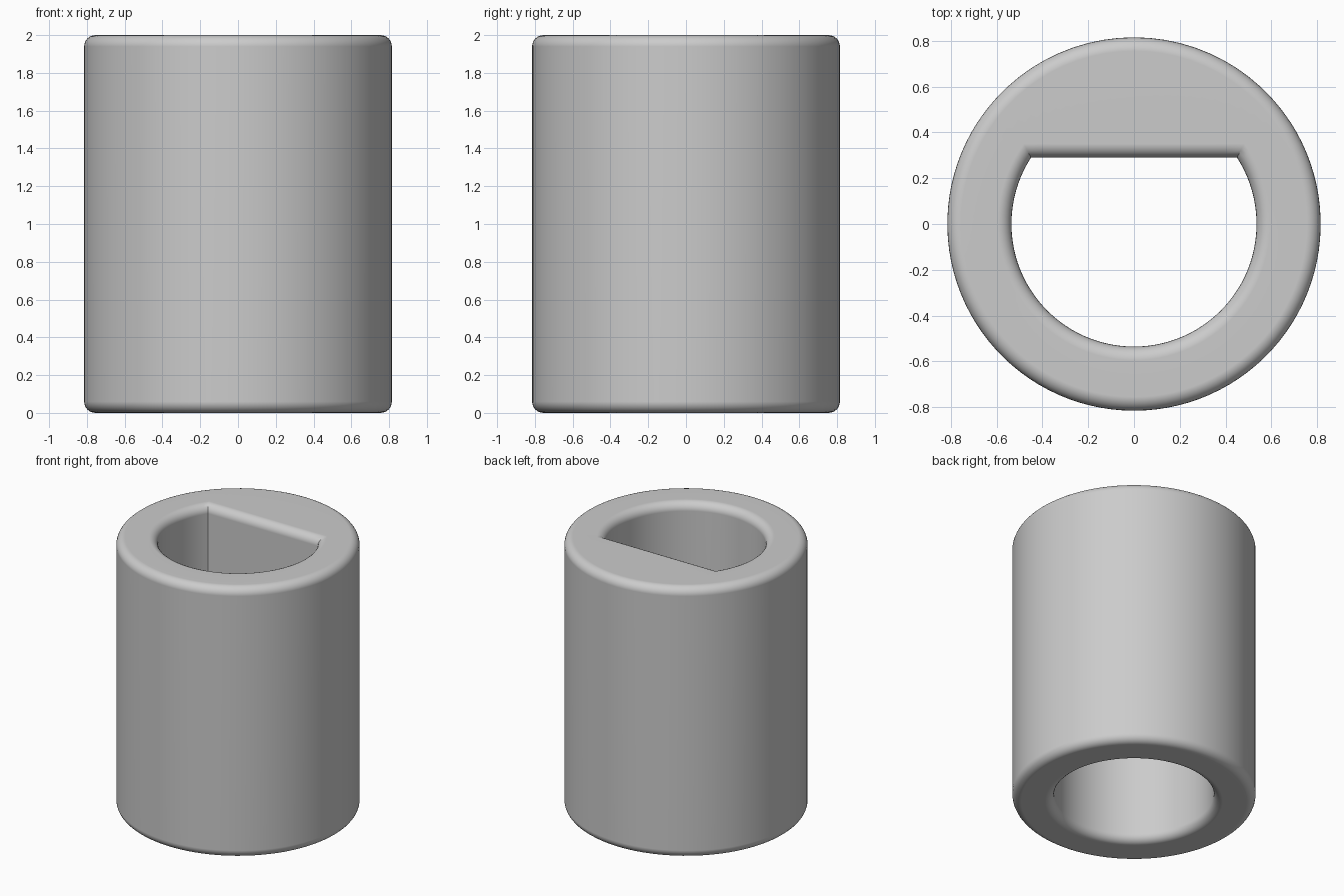
import bpy, bmesh, math

if "Cube" in bpy.data.objects:
    bpy.data.objects.remove(bpy.data.objects["Cube"])

R_OUT, R_HOLE, FLAT_Y = 0.815, 0.535, 0.29   # outer wall, bore, flat of the D bore
HEIGHT, FILLET, LEDGE_Z = 2.0, 0.06, 1.0
ARC_N, CAP_N, STEPS = 72, 24, 6


def ring(radius, z, flat_y=None):
    """Closed ring; with flat_y its back is cut straight across."""
    ref_y = flat_y if flat_y is not None else FLAT_Y * radius / R_HOLE
    a = math.asin(ref_y / radius)
    pts = []
    for i in range(CAP_N):                       # back segment, flat or round
        t = a + (math.pi - 2 * a) * i / CAP_N
        r = radius if flat_y is None else flat_y / math.sin(t)
        pts.append((r * math.cos(t), r * math.sin(t), z))
    for i in range(ARC_N):                       # rest of the circle
        t = math.pi - a + (math.pi + 2 * a) * i / ARC_N
        pts.append((radius * math.cos(t), radius * math.sin(t), z))
    return pts


def fillet(i):
    """Inset from the wall and height below the end face, wall first."""
    t = math.pi / 2 * i / STEPS
    return FILLET * (1 - math.cos(t)), FILLET * (1 - math.sin(t))


rings = []
# outer wall: lower fillet, then upper fillet
for i in reversed(range(STEPS + 1)):
    d, h = fillet(i)
    rings.append(ring(R_OUT - d, h))
for i in range(STEPS + 1):
    d, h = fillet(i)
    rings.append(ring(R_OUT - d, HEIGHT - h))
# D-shaped upper bore with filleted rim
for i in reversed(range(STEPS + 1)):
    d, h = fillet(i)
    rings.append(ring(R_HOLE + d, HEIGHT - h, FLAT_Y + d))
rings.append(ring(R_HOLE, LEDGE_Z, FLAT_Y))
# ledge, then round lower bore with filleted rim
rings.append(ring(R_HOLE, LEDGE_Z))
for i in range(STEPS + 1):
    d, h = fillet(i)
    rings.append(ring(R_HOLE + d, h))

# loft the rings into one closed sleeve
bm = bmesh.new()
loops = [[bm.verts.new(p) for p in pts] for pts in rings]
n = ARC_N + CAP_N
for k, lo in enumerate(loops):
    up = loops[(k + 1) % len(loops)]
    for i in range(n):
        j = (i + 1) % n
        bm.faces.new((lo[i], lo[j], up[j], up[i]))
bmesh.ops.remove_doubles(bm, verts=bm.verts, dist=1e-5)
bmesh.ops.recalc_face_normals(bm, faces=bm.faces)

mesh = bpy.data.meshes.new("sleeve")
bm.to_mesh(mesh)
bm.free()
sleeve = bpy.data.objects.new("sleeve", mesh)
bpy.context.collection.objects.link(sleeve)

grey = bpy.data.materials.new("light grey")
grey.diffuse_color = (0.6, 0.6, 0.6, 1)
grey.use_nodes = True
grey.node_tree.nodes["Principled BSDF"].inputs["Base Color"].default_value = grey.diffuse_color
mesh.materials.append(grey)

# smooth walls and fillets, crisp bore corners
bpy.context.view_layer.objects.active = sleeve
sleeve.select_set(True)
bpy.ops.object.shade_smooth_by_angle(angle=math.radians(30))
weighted = sleeve.modifiers.new("weighted_normals", "WEIGHTED_NORMAL")
weighted.keep_sharp = True
